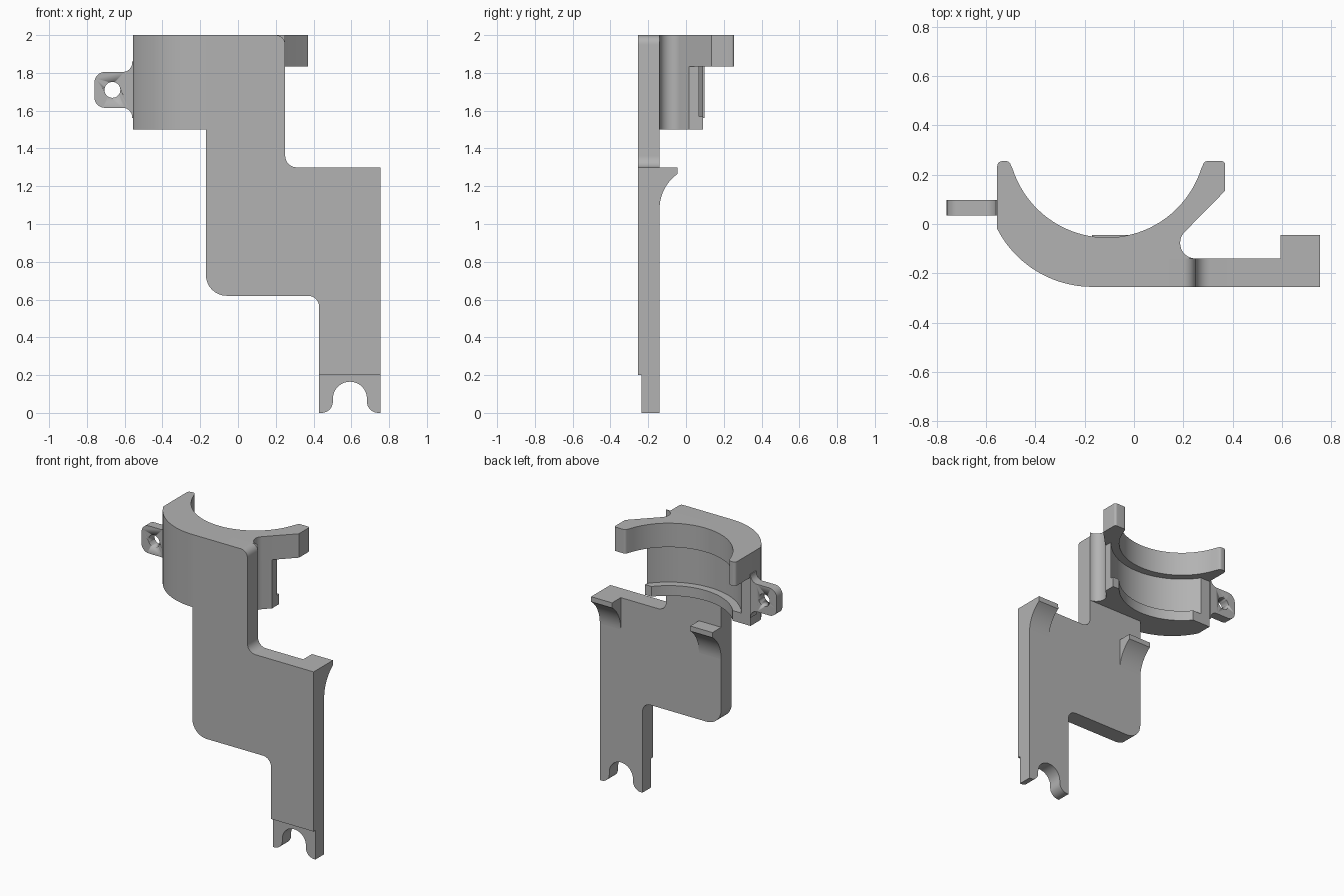
import bpy
import bmesh
from math import sin, cos, asin, pi, radians
from mathutils import Vector

default = bpy.data.objects.get("Cube")
if default:
    bpy.data.objects.remove(default, do_unlink=True)

grey = bpy.data.materials.new("plain grey")
grey.use_nodes = True
colour = (0.45, 0.45, 0.45, 1)
grey.diffuse_color = colour
grey.node_tree.nodes["Principled BSDF"].inputs["Base Color"].default_value = colour


def arc(centre, r, a0, a1, n=16):
    """Points on an arc, angles in degrees."""
    steps = [radians(a0 + (a1 - a0) * i / n) for i in range(n + 1)]
    return [(centre[0] + r * cos(a), centre[1] + r * sin(a)) for a in steps]


def rounded(corners, n=8):
    """Closed outline from (a, b) or (a, b, radius) corners."""
    out = []
    for i, c in enumerate(corners):
        p = Vector(c[:2])
        if len(c) == 2:
            out.append(p)
            continue
        u = (Vector(corners[i - 1][:2]) - p).normalized()
        v = (Vector(corners[(i + 1) % len(corners)][:2]) - p).normalized()
        half = u.angle(v) / 2
        mid = p + (u + v).normalized() * c[2] / sin(half)
        start = p + u * c[2] * cos(half) / sin(half) - mid
        end = p + v * c[2] * cos(half) / sin(half) - mid
        sweep = start.angle(end)
        for k in range(n + 1):
            t = k / n
            out.append(mid + (start * sin((1 - t) * sweep) + end * sin(t * sweep)) / sin(sweep))
    return out


PLACE = {
    "xy": lambda a, b, d: (a, b, d),
    "xz": lambda a, b, d: (a, d, b),
    "yz": lambda a, b, d: (d, a, b),
}


def prism(name, outline, plane, lo, hi):
    """Extrude an outline drawn in a plane from lo to hi."""
    bm = bmesh.new()
    rings = [[bm.verts.new(PLACE[plane](p[0], p[1], d)) for p in outline] for d in (lo, hi)]
    bm.faces.new(rings[0])
    bm.faces.new(rings[1])
    for i in range(len(outline)):
        bm.faces.new((rings[0][i - 1], rings[0][i], rings[1][i], rings[1][i - 1]))
    bmesh.ops.recalc_face_normals(bm, faces=bm.faces)
    mesh = bpy.data.meshes.new(name)
    bm.to_mesh(mesh)
    bm.free()
    mesh.materials.append(grey)
    obj = bpy.data.objects.new(name, mesh)
    bpy.context.collection.objects.link(obj)
    bpy.ops.object.select_all(action="DESELECT")
    obj.select_set(True)
    bpy.context.view_layer.objects.active = obj
    bpy.ops.object.shade_smooth_by_angle(angle=radians(30))
    return obj


FRONT, BACK = -0.255, -0.14
LEFT, RIGHT = -0.17, 0.755

# Stepped main plate
prism("main_plate", rounded([
    (LEFT, 2), (0.25, 2, 0.05), (0.25, 1.3, 0.06), (RIGHT, 1.3),
    (RIGHT, 0.2), (0.43, 0.2), (0.43, 0.62, 0.06), (LEFT, 0.62, 0.11),
]), "xz", FRONT, BACK)

# Thinner forked foot with an arched notch
foot_x = (0.43 + RIGHT) / 2
half_foot = [(0.1625, 0.2), (0.1625, 0)] + arc((0.15, 0.06), 0.06, 270, 180, 8)
half_foot += arc((0, 0.075), 0.09, 0, 90)
foot = [(foot_x + x, z) for x, z in half_foot]
foot += [(foot_x - x, z) for x, z in reversed(half_foot[:-1])]
prism("forked_foot", foot, "xz", -0.235, BACK)

# Two curved hooks on the back
hook = [(BACK, 1.3), (-0.045, 1.3)] + arc((0.0876, 1.08), 0.2276, 125.6, 180)
prism("right_side_hook", hook, "yz", LEFT, 0)
prism("left_side_hook", hook, "yz", 0.595, RIGHT)

# Half-round cradle, stacked from three layers
CENTRE = (-0.11, 0.347)
EDGE = -0.555


def cradle(name, radius, y_left, y_right, left_end, right_end, lo, hi):
    a_left = 180 - asin((y_left - CENTRE[1]) / radius) * 180 / pi
    a_right = 360 + asin((y_right - CENTRE[1]) / radius) * 180 / pi
    outline = arc(CENTRE, radius, a_left, a_right, 40)
    outline += right_end
    outline += arc((0.25, -0.077), 0.063, 135, 270, 12)
    outline += [(LEFT, BACK)]
    outline += arc((LEFT, 0.178), 0.433, 270, 207.2, 20)
    outline += left_end
    prism(name, outline, "xy", lo, hi)


def tip(before, corners, after):
    return rounded([before] + corners + [after])[1:-1]


left_tip = tip((EDGE, 0), [(EDGE, 0.255, 0.02), (-0.505, 0.255, 0.018)], (-0.496, 0.225))
right_tip = tip((0.275, 0.225), [(0.285, 0.255, 0.018), (0.37, 0.255, 0.015)], (0.37, 0.135))
END = 0.09
cradle("cradle_top_band", 0.402, 0.225, 0.225, left_tip, right_tip + [(0.37, 0.135)], 1.835, 2)
cradle("cradle_recessed_wall", 0.454, END, 0.07, [(EDGE, END)], [(0.25, 0.015)], 1.57, 1.835)
cradle("cradle_bottom_lip", 0.402, END, END, [(EDGE, END)],
       [(0.25, END), (0.25, 0.015)], 1.5, 1.57)

# Side lug with flared root and a screw hole
lug = prism("side_lug", rounded([
    (EDGE, 1.86), (EDGE - 0.005, 1.86), (EDGE - 0.005, 1.805, 0.05), (-0.76, 1.805, 0.055),
    (-0.76, 1.615, 0.055), (EDGE - 0.005, 1.615, 0.05), (EDGE - 0.005, 1.56), (EDGE, 1.56),
]), "xz", 0.035, 0.098)
cutter = prism("hole_cutter", arc((-0.665, 1.71), 0.042, 0, 360, 32)[:-1], "xz", 0, 0.15)
cutter.hide_render = True
cutter.hide_set(True)
cut = lug.modifiers.new("screw_hole", "BOOLEAN")
cut.operation = "DIFFERENCE"
cut.solver = "EXACT"
cut.object = cutter
bpy.context.view_layer.objects.active = lug
bpy.ops.object.modifier_apply(modifier=cut.name)
bpy.data.objects.remove(cutter, do_unlink=True)
